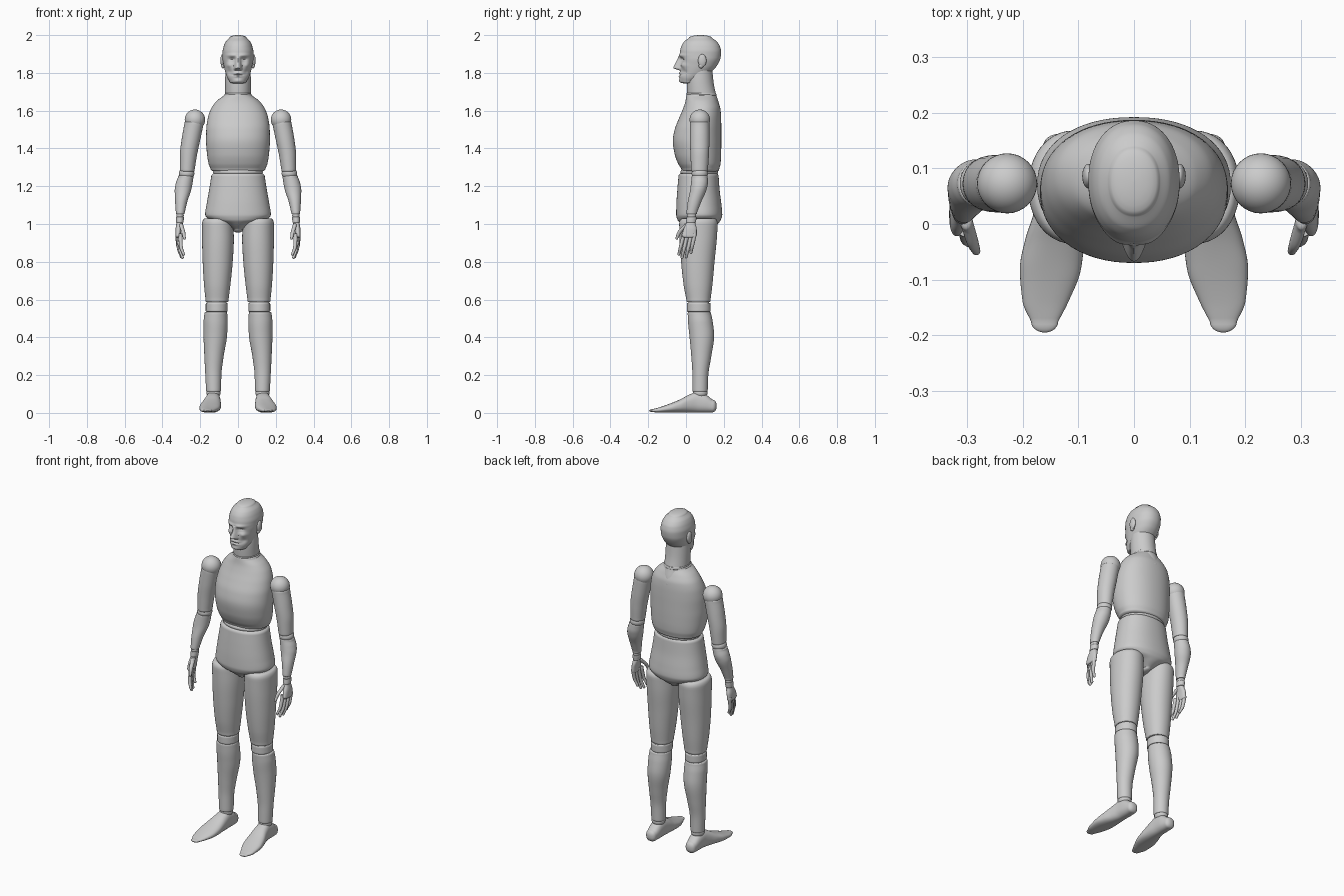
import bpy, bmesh, math

grey = bpy.data.materials.new("light_grey")
grey.diffuse_color = (0.6, 0.6, 0.6, 1)


def interpolate(rows, n):
    """Smooth curve through station rows, without overshoot."""
    def slope(i, k):
        if i in (0, len(rows) - 1):
            j = min(i, len(rows) - 2)
            return (rows[j + 1][k] - rows[j][k]) / (rows[j + 1][0] - rows[j][0])
        a = (rows[i][k] - rows[i - 1][k]) / (rows[i][0] - rows[i - 1][0])
        b = (rows[i + 1][k] - rows[i][k]) / (rows[i + 1][0] - rows[i][0])
        return 0 if a * b <= 0 else 2 * a * b / (a + b)
    out = []
    for i in range(len(rows) - 1):
        r0, r1 = rows[i], rows[i + 1]
        h = r1[0] - r0[0]
        for s in range(n + (i == len(rows) - 2)):
            u = s / n
            row = [r0[0] + h * u]
            for k in range(1, 5):
                row.append((2*u**3 - 3*u*u + 1) * r0[k] + (u**3 - 2*u*u + u) * h * slope(i, k)
                           + (3*u*u - 2*u**3) * r1[k] + (u**3 - u*u) * h * slope(i + 1, k))
            out.append(row)
    return out


def round_end(row, reach, inset):
    """Rings that round off an end; inset 1 gives a dome."""
    t, a0, a1, b0, b1 = row
    rings = []
    for i in range(1, 7):
        q = math.radians(15 * i)
        s = max(1 - inset * (1 - math.cos(q)), 0.02)
        a, b = (a0 + a1) / 2, (b0 + b1) / 2
        ha, hb = (a1 - a0) / 2 * s, (b1 - b0) / 2 * s
        rings.append([t + reach * math.sin(q), a - ha, a + ha, b - hb, b + hb])
    return rings


def loft(name, rows, low=(0.01, 0.12), high=(0.01, 0.12), axis="z", side=1, seg=40, n=6, power=2.0, shape=None):
    """Body from stations (t, x min, x max, other min, other max) along an axis."""
    rings = interpolate(rows, n)
    rings = round_end(rings[0], -low[0], low[1])[::-1] + rings + round_end(rings[-1], *high)
    bm = bmesh.new()
    loops = []
    for t, a0, a1, b0, b1 in rings:
        loop = []
        for i in range(seg):
            q = 2 * math.pi * i / seg
            c, s = math.cos(q), math.sin(q)
            x = (a0 + a1) / 2 + (a1 - a0) / 2 * math.copysign(abs(c) ** (2 / power), c)
            o = (b0 + b1) / 2 + (b1 - b0) / 2 * math.copysign(abs(s) ** (2 / power), s)
            p = [x, o, t] if axis == "z" else [x, t, o]
            if shape:
                p[1] += shape(*p)
            loop.append(bm.verts.new((p[0] * side, p[1], p[2])))
        loops.append(loop)
    for l0, l1 in zip(loops, loops[1:]):
        for i in range(seg):
            j = (i + 1) % seg
            bm.faces.new((l0[i], l0[j], l1[j], l1[i]))
    bm.faces.new(loops[0])
    bm.faces.new(loops[-1])
    finish(name, bm)


def ball(name, centre, radii, side=1):
    bm = bmesh.new()
    bmesh.ops.create_uvsphere(bm, u_segments=32, v_segments=20, radius=1)
    for v in bm.verts:
        v.co = [(c + r * k) for c, r, k in zip(centre, radii, v.co)]
        v.co.x *= side
    finish(name, bm)


def finish(name, bm):
    bmesh.ops.recalc_face_normals(bm, faces=bm.faces)
    me = bpy.data.meshes.new(name)
    bm.to_mesh(me)
    bm.free()
    me.materials.append(grey)
    ob = bpy.data.objects.new(name, me)
    bpy.context.collection.objects.link(ob)
    bpy.ops.object.select_all(action="DESELECT")
    ob.select_set(True)
    bpy.context.view_layer.objects.active = ob
    bpy.ops.object.shade_smooth_by_angle(angle=math.radians(40))


def face(x, y, z):
    """Depth changes that carve brows, eyes, nose, mouth and chin."""
    if y > 0.06:
        return 0
    ax = abs(x)
    def g(x0, sx, z0, sz):
        return math.exp(-((ax - x0) / sx) ** 2 - ((z - z0) / sz) ** 2)
    d = 0.017 * g(0.032, 0.017, 1.868, 0.012) - 0.007 * g(0.032, 0.014, 1.865, 0.006)
    d -= 0.007 * g(0.03, 0.03, 1.893, 0.009) + 0.008 * g(0.05, 0.014, 1.84, 0.012)
    d += 0.008 * g(0.045, 0.014, 1.805, 0.014)
    d -= 0.006 * g(0, 0.024, 1.798, 0.006) + 0.005 * g(0, 0.022, 1.782, 0.005)
    d += 0.004 * g(0, 0.025, 1.79, 0.003) - 0.006 * g(0, 0.025, 1.757, 0.01)
    if 1.812 < z < 1.89:
        u = (1.89 - z) / 0.065
        h = 0.004 + 0.034 * u if u < 1 else 0.038 * (z - 1.812) / 0.013
        d -= h * max(0, 1 - (ax / (0.012 + 0.012 * u)) ** 2)
    return d * min(1, (0.06 - y) / 0.04)


# Head, neck and ears
loft("head", [(1.755, -.045, .045, -.03, .06), (1.775, -.057, .057, -.034, .10), (1.80, -.066, .066, -.032, .13),
              (1.84, -.076, .076, -.031, .165), (1.88, -.082, .082, -.033, .183), (1.91, -.082, .082, -.032, .186),
              (1.94, -.076, .076, -.025, .18), (1.965, -.065, .065, -.01, .164), (1.985, -.046, .046, .015, .138)],
     low=(.01, .4), high=(.015, 1), seg=112, n=10, power=2.15, shape=face)
loft("neck", [(1.60, -.04, .04, .07, .184), (1.64, -.066, .066, .03, .174), (1.69, -.068, .068, .006, .158),
              (1.75, -.068, .068, .004, .146), (1.83, -.066, .066, .01, .138)])
loft("neck_collar", [(1.683, -.07, .07, .003, .162), (1.69, -.07, .07, .003, .16)], low=(.004, .06), high=(.004, .06), n=2)

# Torso
loft("chest", [(1.292, -.145, .145, -.025, .176), (1.32, -.156, .156, -.042, .183), (1.37, -.164, .164, -.06, .186),
               (1.44, -.169, .169, -.07, .187), (1.50, -.168, .168, -.06, .187), (1.56, -.16, .16, -.037, .186),
               (1.61, -.143, .143, -.016, .182), (1.65, -.114, .114, -.003, .168), (1.68, -.075, .075, .002, .155)],
     low=(.014, .16), high=(.008, .15), seg=64, power=2.15)
ball("waist_joint", (0, .07, 1.275), (.132, .10, .035))
loft("pelvis", [(.972, -.028, .028, .01, .13), (1.0, -.075, .075, -.025, .168), (1.022, -.15, .15, -.045, .184),
                (1.05, -.174, .174, -.052, .192), (1.10, -.167, .167, -.051, .188), (1.18, -.153, .153, -.046, .178),
                (1.25, -.142, .142, -.04, .173)],
     low=(.017, .8), high=(.018, .12), seg=64, power=2.2)

for side, tag in ((1, "left"), (-1, "right")):
    ball(tag + "_ear", (.082, .086, 1.865), (.011, .022, .034), side)
    ball(tag + "_ear_lobe", (.079, .08, 1.838), (.01, .013, .014), side)

    # Leg
    loft(tag + "_thigh", [(.60, .05, .172, .002, .13), (.68, .04, .18, -.013, .14), (.80, .028, .187, -.026, .151),
                          (.92, .022, .19, -.034, .163), (1.0, .025, .19, -.036, .168)],
         low=(.014, .08), high=(.03, .2), side=side, power=2.1)
    ball(tag + "_knee", (.113, .067, .562), (.058, .062, .05), side)
    loft(tag + "_knee_band", [(.543, .055, .171, .005, .131), (.575, .055, .171, .005, .131)],
         low=(.008, .08), high=(.008, .08), side=side)
    loft(tag + "_shin", [(.12, .09, .169, .034, .115), (.20, .088, .173, .034, .118), (.30, .076, .178, .028, .134),
                         (.41, .058, .182, .018, .149), (.48, .055, .182, .011, .142), (.525, .057, .178, .009, .133)],
         low=(.008, .1), high=(.01, .1), side=side)
    ball(tag + "_ankle", (.13, .075, .105), (.037, .039, .03), side)
    loft(tag + "_foot", [(-.175, .136, .185, .004, .02), (-.14, .118, .2, .002, .03), (-.08, .095, .205, .002, .051),
                         (-.03, .09, .196, .002, .072), (.02, .091, .18, .002, .098), (.06, .093, .171, .002, .111),
                         (.10, .094, .168, .002, .1), (.14, .1, .163, .003, .07)],
         low=(.02, 1), high=(.022, .9), axis="y", side=side, power=2.4)

    # Arm
    ball(tag + "_shoulder", (.228, .073, 1.552), (.054, .054, .054), side)
    loft(tag + "_upper_arm", [(1.29, .229, .308, .027, .116), (1.36, .218, .308, .024, .121),
                              (1.45, .199, .298, .021, .124), (1.53, .182, .284, .021, .124)],
         low=(.012, .1), high=(.012, .1), side=side)
    ball(tag + "_elbow", (.272, .073, 1.267), (.041, .043, .034), side)
    loft(tag + "_forearm", [(1.06, .282, .329, .002, .058), (1.12, .268, .333, .01, .082), (1.18, .248, .335, .022, .108),
                            (1.22, .24, .328, .027, .116), (1.247, .236, .318, .03, .115)],
         low=(.008, .12), high=(.01, .12), side=side)
    ball(tag + "_wrist", (.307, .029, 1.045), (.02, .025, .02), side)
    loft(tag + "_wrist_cuff", [(1.012, .288, .328, .0, .053), (1.032, .286, .328, .003, .056)],
         low=(.005, .12), high=(.005, .12), side=side, n=2)
    loft(tag + "_palm", [(.94, .304, .332, -.022, .057), (.97, .3, .331, -.014, .057), (1.002, .292, .326, .0, .05)],
         low=(.012, .4), high=(.008, .3), side=side, power=2.4)

    # Fingers curl inward, thumb reaches forward: (y start, y tip, z tip, x shift)
    for i, (ya, yb, zt, dx) in enumerate(((-.013, -.038, .84, -.012), (.007, -.021, .823, -.006),
                                          (.027, .001, .826, 0), (.045, .026, .85, .004))):
        def knuckle(u, bend, r):
            x, y = .317 + dx + bend, ya + (yb - ya) * u
            return (zt + (.94 - zt) * (1 - u), x - r, x + r, y - r, y + r)
        loft(f"{tag}_finger_{i + 1}", [knuckle(1, -.017, .0075), knuckle(.6, -.003, .0095), knuckle(0, 0, .0105)],
             low=(.008, 1), side=side, seg=16, n=4)
    loft(tag + "_thumb", [(.925, .276, .291, -.056, -.041), (.955, .279, .299, -.047, -.023), (.995, .29, .312, -.012, .02)],
         low=(.008, 1), high=(.008, .8), side=side, seg=20)
